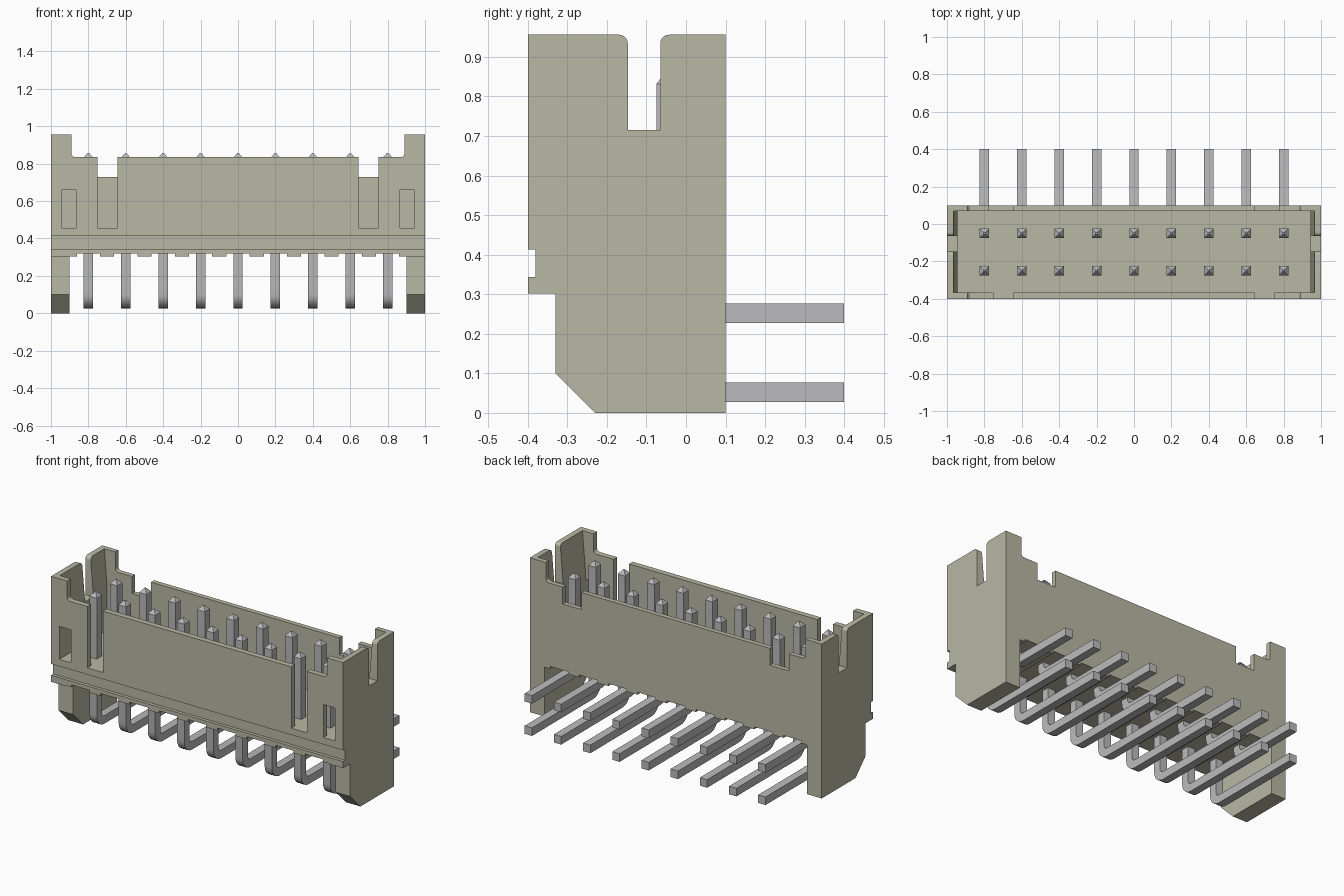
import bpy, bmesh, math
from mathutils import Vector

if "Cube" in bpy.data.objects:
    bpy.data.objects.remove(bpy.data.objects["Cube"])


def material(name, rgb):
    m = bpy.data.materials.new(name)
    m.use_nodes = True
    m.diffuse_color = (*rgb, 1)
    bsdf = m.node_tree.nodes["Principled BSDF"]
    bsdf.inputs["Base Color"].default_value = (*rgb, 1)
    bsdf.inputs["Roughness"].default_value = 0.6
    return m


BEIGE = material("beige_plastic", (0.48, 0.48, 0.375))
GREY = material("pin_grey", (0.5, 0.5, 0.51))


def make_object(name, bm, mat):
    bmesh.ops.recalc_face_normals(bm, faces=bm.faces)
    me = bpy.data.meshes.new(name)
    bm.to_mesh(me)
    bm.free()
    me.materials.append(mat)
    ob = bpy.data.objects.new(name, me)
    bpy.context.collection.objects.link(ob)
    return ob


def extrude(name, outline, axis, a, b):
    """Extrude an outline (y, z) along x, or (x, z) along y, from a to b."""
    bm = bmesh.new()
    place = (lambda u, v, t: (t, u, v)) if axis == "x" else (lambda u, v, t: (u, t, v))
    face = bm.faces.new([bm.verts.new(place(u, v, a)) for u, v in outline])
    move = bmesh.ops.extrude_face_region(bm, geom=[face])["geom"]
    step = Vector(place(0, 0, b - a))
    bmesh.ops.translate(bm, vec=step, verts=[g for g in move if isinstance(g, bmesh.types.BMVert)])
    return make_object(name, bm, BEIGE)


def rect(u0, u1, v0, v1):
    return [(u0, v0), (u1, v0), (u1, v1), (u0, v1)]


def arc(cx, cz, r, a0, a1, n=5):
    return [(cx + r * math.cos(math.radians(a0 + (a1 - a0) * i / n)),
             cz + r * math.sin(math.radians(a0 + (a1 - a0) * i / n))) for i in range(n + 1)]


TOP = 0.956
PIN_X = [round(-0.8 + 0.2 * i, 2) for i in range(9)]

# Housing: end silhouette with front groove and chamfered feet
side = [(-0.23, 0), (0.1, 0), (0.1, TOP), (-0.4, TOP), (-0.4, 0.413), (-0.38, 0.413),
        (-0.38, 0.343), (-0.4, 0.343), (-0.4, 0.302), (-0.33, 0.302), (-0.33, 0.1)]
housing = extrude("housing", side, "x", -1, 1)

cutters = []


def cut(outline, axis, a, b):
    cutters.append(extrude("cutter", outline, axis, a, b))


# Cavity with slightly drafted end walls
cut([(-0.945, 0.455), (0.945, 0.455), (0.945, 0.715), (0.965, TOP), (0.965, 1.1),
     (-0.965, 1.1), (-0.965, TOP), (-0.945, 0.715)], "y", -0.365, 0.07)
# Lowered long walls with filleted ends
cut(arc(-0.87, 0.855, 0.02, 180, 270) + arc(0.87, 0.855, 0.02, 270, 360)
    + [(0.89, 1.2), (-0.89, 1.2)], "y", -0.6, 0.3)
# End notches with rounded lips
r = 0.022
cut([(-0.147, 0.715), (-0.065, 0.715)] + arc(-0.065 + r, TOP - r, r, 180, 90)
    + [(-0.065 + r, 1.3), (-0.147 - r, 1.3)] + arc(-0.147 - r, TOP - r, r, 90, 0),
    "x", -1.2, 1.2)
# Underside between the feet, with shallow channels at the pins
cut(rect(-0.9, 0.9, -0.2, 0.305), "y", -0.7, 0.4)
for x in PIN_X:
    cut(rect(x - 0.062, x + 0.062, 0.2, 0.32), "y", -0.65, 0.35)
for s in (-1, 1):
    # Front slots, front windows, rear notches
    cut(rect(*sorted((s * 0.645, s * 0.752)), 0.455, 1.15), "y", -0.5, -0.34)
    cut(rect(*sorted((s * 0.865, s * 0.944)), 0.456, 0.66), "y", -0.5, -0.34)
    cut(rect(*sorted((s * 0.645, s * 0.775)), 0.73, 1.15), "y", 0.04, 0.25)

for c in cutters:
    mod = housing.modifiers.new("cut", "BOOLEAN")
    mod.operation = "DIFFERENCE"
    mod.solver = "EXACT"
    mod.object = c
bpy.context.view_layer.update()
evaluated = housing.evaluated_get(bpy.context.evaluated_depsgraph_get())
result = bpy.data.meshes.new_from_object(evaluated)
housing.modifiers.clear()
housing.data = result
for c in cutters:
    bpy.data.objects.remove(c)


def pin(name, x, y, z, bend=0.05, h=0.025):
    """Square bent pin with a pointed tip, swept ring by ring."""
    rings = [(y, 0.856, 0, 0.2), (y, 0.832, 0, 1)]
    for i in range(7):
        a = math.pi / 2 * i / 6
        rings.append((y + bend - bend * math.cos(a), z + bend - bend * math.sin(a), a, 1))
    rings.append((0.4, z, math.pi / 2, 1))
    bm = bmesh.new()
    loops = []
    for cy, cz, a, k in rings:
        loops.append([bm.verts.new((x + sx * h * k, cy + sy * h * k * math.cos(a),
                                    cz + sy * h * k * math.sin(a)))
                      for sx, sy in ((-1, -1), (1, -1), (1, 1), (-1, 1))])
    for p, q in zip(loops, loops[1:]):
        for i in range(4):
            bm.faces.new((p[i], p[(i + 1) % 4], q[(i + 1) % 4], q[i]))
    bm.faces.new(loops[0])
    bm.faces.new(loops[-1])
    return make_object(name, bm, GREY)


# Two rows of right-angle pins
smooth = [housing]
for i, x in enumerate(PIN_X):
    smooth.append(pin(f"front_pin_{i + 1}", x, -0.25, 0.052))
    smooth.append(pin(f"rear_pin_{i + 1}", x, -0.05, 0.252))

# Smooth bends, crisp edges
bpy.ops.object.select_all(action="DESELECT")
for ob in smooth:
    ob.select_set(True)
bpy.context.view_layer.objects.active = housing
bpy.ops.object.shade_smooth_by_angle(angle=math.radians(30))
